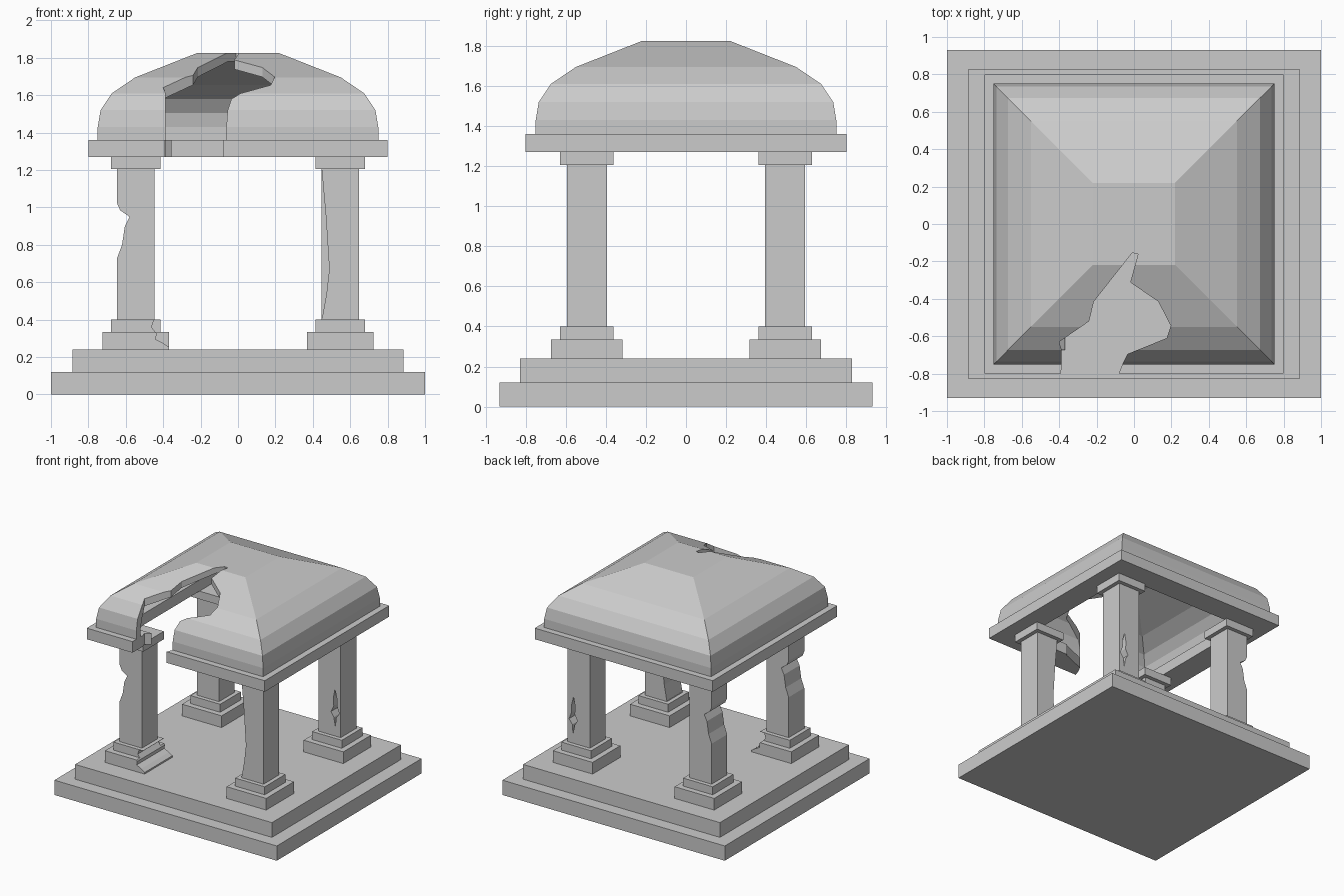
import bpy, bmesh

if "Cube" in bpy.data.objects:
    bpy.data.objects.remove(bpy.data.objects["Cube"])


def finish(name, bm):
    bmesh.ops.recalc_face_normals(bm, faces=bm.faces)
    mesh = bpy.data.meshes.new(name)
    bm.to_mesh(mesh)
    bm.free()
    ob = bpy.data.objects.new(name, mesh)
    bpy.context.collection.objects.link(ob)
    return ob


def loft(name, rings, cx=0, cy=0, closed=False):
    """Stack rectangular rings (half_x, half_y, z) into a solid."""
    bm = bmesh.new()
    loops = [[bm.verts.new((cx + sx * hx, cy + sy * hy, z))
              for sx, sy in ((-1, -1), (1, -1), (1, 1), (-1, 1))] for hx, hy, z in rings]
    pairs = list(zip(loops, loops[1:]))
    if closed:
        pairs.append((loops[-1], loops[0]))
    else:
        bm.faces.new(loops[0])
        bm.faces.new(loops[-1])
    for a, b in pairs:
        for i in range(4):
            j = (i + 1) % 4
            bm.faces.new((a[i], a[j], b[j], b[i]))
    return finish(name, bm)


def prism(points, lo, hi, axis):
    """Extrude an outline along y (points are x, z) or z (points are x, y)."""
    bm = bmesh.new()
    put = (lambda p, t: (p[0], t, p[1])) if axis == 'y' else (lambda p, t: (p[0], p[1], t))
    a, b = ([bm.verts.new(put(p, t)) for p in points] for t in (lo, hi))
    bm.faces.new(a)
    bm.faces.new(b)
    for i in range(len(a)):
        j = (i + 1) % len(a)
        bm.faces.new((a[i], a[j], b[j], b[i]))
    cutter = finish("cutter", bm)
    cutter.hide_render = True
    return cutter


def carve(targets, cutter):
    for ob in targets:
        mod = ob.modifiers.new("damage", 'BOOLEAN')
        mod.operation = 'DIFFERENCE'
        mod.solver = 'EXACT'
        mod.object = cutter
        bpy.context.view_layer.objects.active = ob
        bpy.ops.object.modifier_apply(modifier=mod.name)
    bpy.data.objects.remove(cutter)


# Stepped base
loft("lower_step", [(1, 0.93, 0), (1, 0.93, 0.12)])
loft("upper_step", [(0.885, 0.828, 0.12), (0.885, 0.828, 0.24)])

# Four columns with plinth, footing, shaft and capital
profile = [(0.178, 0.24), (0.178, 0.335), (0.133, 0.335), (0.133, 0.40),
           (0.1, 0.40), (0.1, 1.205), (0.133, 1.205), (0.133, 1.27)]
columns = {}
for side, x in (("left", -0.547), ("right", 0.547)):
    for end, y in (("front", -0.495), ("back", 0.495)):
        columns[end, side] = loft(f"{end}_{side}_column", [(h, h, z) for h, z in profile], x, y)

# Square ring beam
beam = loft("ring_beam", [(0.6, 0.6, 1.27), (0.8, 0.8, 1.27), (0.8, 0.8, 1.36), (0.6, 0.6, 1.36)],
            closed=True)

# Hollow four-sided dome: inner surface down, then outer surface up
inner = [(0.21, 1.78), (0.52, 1.655), (0.63, 1.58), (0.68, 1.505), (0.695, 1.43), (0.695, 1.36)]
outer = [(0.75, 1.36), (0.75, 1.43), (0.735, 1.52), (0.675, 1.61), (0.55, 1.695), (0.22, 1.825)]
dome = loft("dome", [(h, h, z) for h, z in inner + outer])

# Collapsed front of the roof
carve([dome, beam], prism(
    [(-0.39, -0.9), (-0.388, -0.67), (-0.40, -0.63), (-0.24, -0.52), (-0.215, -0.415), (-0.01, -0.155),
     (0.022, -0.16), (-0.02, -0.312), (0.13, -0.415), (0.197, -0.545), (0.175, -0.61),
     (-0.035, -0.695), (-0.06, -0.745), (-0.085, -0.81), (-0.085, -0.9)], 1.2, 1.9, 'z'))

# Notch through the outer edge of both left columns
carve([columns["front", "left"], columns["back", "left"]], prism(
    [(-0.7, 1.06), (-0.65, 1.03), (-0.63, 0.985), (-0.58, 0.95), (-0.605, 0.90),
     (-0.62, 0.80), (-0.65, 0.72), (-0.7, 0.68)], -0.8, 0.8, 'y'))

# Broken footing of the front left column
carve([columns["front", "left"]], prism(
    [(-0.3, 0.398), (-0.45, 0.398), (-0.462, 0.36), (-0.435, 0.325), (-0.44, 0.295),
     (-0.40, 0.275), (-0.365, 0.25), (-0.3, 0.25)], -0.8, -0.2, 'y'))

# Worn inner face of the front right column
carve([columns["front", "right"]], prism(
    [(0.40, 1.2), (0.448, 1.2), (0.47, 0.95), (0.488, 0.67), (0.472, 0.53), (0.449, 0.405),
     (0.40, 0.405)], -0.8, -0.2, 'y'))

# Slim crack through the back right column
carve([columns["back", "right"]], prism(
    [(0.595, 0.78), (0.615, 0.70), (0.612, 0.65), (0.635, 0.59), (0.605, 0.55), (0.6, 0.47),
     (0.585, 0.55), (0.56, 0.59), (0.585, 0.64), (0.58, 0.70)], 0.2, 0.8, 'y'))
